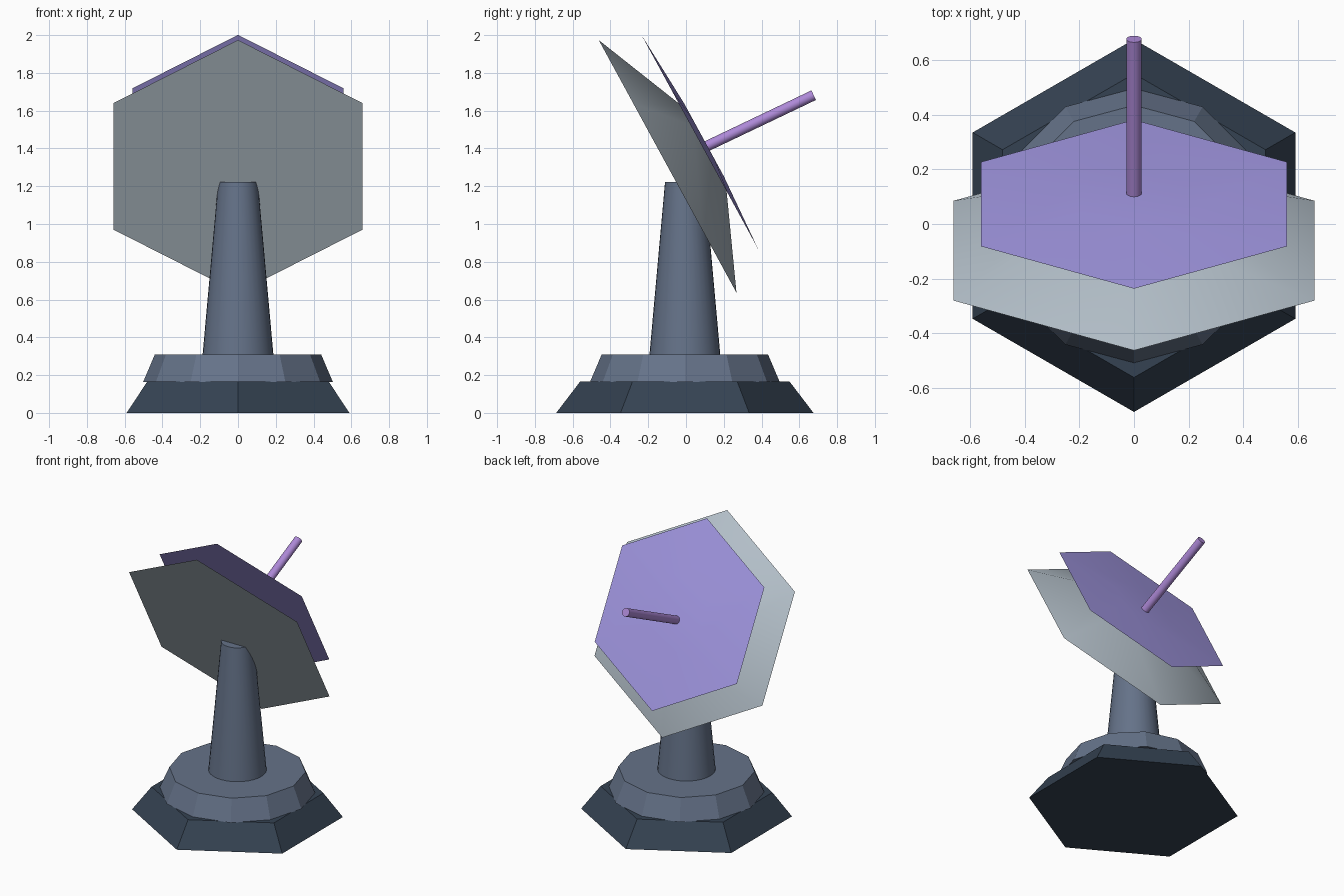
import bpy
from math import radians
from mathutils import Vector, Matrix

if "Cube" in bpy.data.objects:
    bpy.data.objects.remove(bpy.data.objects["Cube"])


def material(name, rgb):
    m = bpy.data.materials.new(name)
    m.diffuse_color = (*rgb, 1)
    m.use_nodes = True
    m.node_tree.nodes["Principled BSDF"].inputs["Base Color"].default_value = m.diffuse_color
    return m


dark = material("dark_slate", (0.035, 0.055, 0.085))
slate = material("slate", (0.13, 0.17, 0.25))
grey = material("pale_grey", (0.45, 0.52, 0.58))
violet = material("violet", (0.36, 0.31, 0.76))
purple = material("purple", (0.42, 0.25, 0.68))


def frustum(name, sides, r1, r2, height, base, tilt, mat, smooth=False):
    """Tapered prism whose bottom centre sits at base, tipped towards +y."""
    bpy.ops.mesh.primitive_cone_add(vertices=sides, radius1=r1, radius2=r2, depth=height)
    ob = bpy.context.object
    ob.name = name
    ob.data.transform(Matrix.Translation((0, 0, height / 2)))
    ob.location = base
    ob.rotation_euler = (radians(-tilt), 0, 0)
    ob.data.materials.append(mat)
    if smooth:
        bpy.ops.object.shade_smooth_by_angle(angle=radians(30))
    return ob


cy = -0.006  # axis of the stand

# Stand: hexagonal foot, twelve-sided plinth, round tapered post
frustum("foot", 6, 0.681, 0.555, 0.165, (0, cy, 0), 0, dark)
frustum("plinth", 12, 0.502, 0.44, 0.146, (0, cy, 0.164), 0, slate)
frustum("post", 32, 0.188, 0.105, 0.92, (0, cy, 0.302), 0, slate, True)

# Tilted head: flat-backed hexagonal body and thin hexagonal panel
frustum("dish_body", 6, 0.762, 0.24, 0.222, (0, -0.0975, 1.305), 61.4, grey, True)
frustum("front_panel", 6, 0.645, 0.22, 0.025, (0, 0.0725, 1.435), 61.4, violet, True)

# Feed rod
start, end = Vector((0, 0.085, 1.40)), Vector((0, 0.676, 1.682))
frustum("feed_rod", 20, 0.028, 0.028, (end - start).length, start, 64.5, purple, True)
